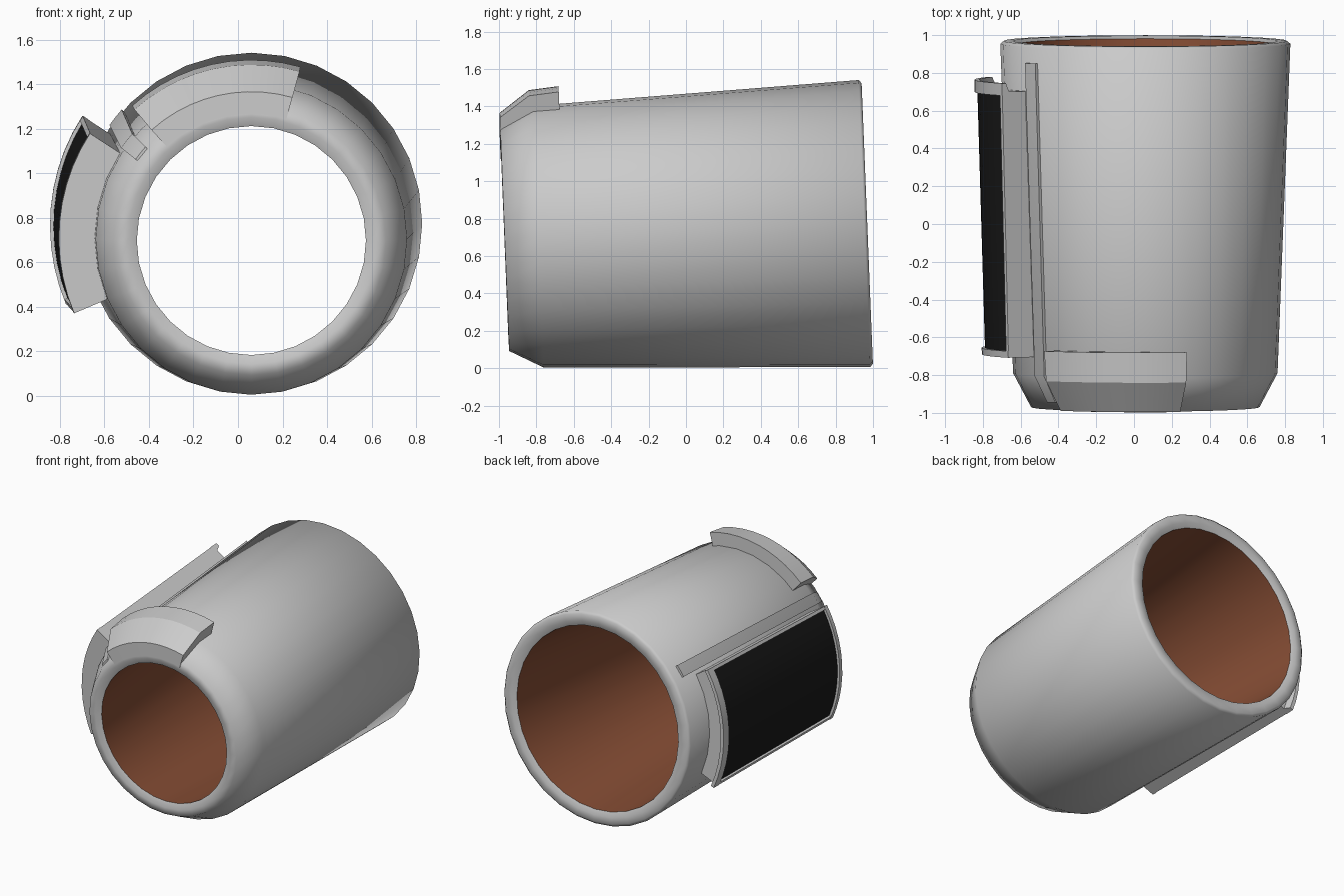
import bpy, bmesh, math
from mathutils import Matrix

if "Cube" in bpy.data.objects:
    bpy.data.objects.remove(bpy.data.objects["Cube"])

# All parts share one tapered tube axis, tilted slightly up toward the back
FRAME = Matrix.Translation((0.06, 0, 0.735)) @ Matrix.Rotation(math.radians(2.3), 4, 'X')


def sweep(name, profile, a0=0, a1=360, n=32, closed=True, smooth=30, flip=False, color=None):
    """Sweep a (y, radius) profile around the tube axis; arcs get end caps."""
    full = a1 - a0 == 360
    bm = bmesh.new()
    rings = []
    for i in range(n if full else n + 1):
        a = math.radians(a0 + (a1 - a0) * i / n)
        rings.append([bm.verts.new((r * math.cos(a), y, r * math.sin(a))) for y, r in profile])
    m = len(profile)
    for i in range(n):
        p, q = rings[i], rings[(i + 1) % len(rings)]
        for j in range(m if closed else m - 1):
            k = (j + 1) % m
            bm.faces.new((p[j], q[j], q[k], p[k]))
    if not full:
        bm.faces.new(rings[0])
        bm.faces.new(rings[-1][::-1])
        bmesh.ops.recalc_face_normals(bm, faces=bm.faces)
    if flip:
        bmesh.ops.reverse_faces(bm, faces=bm.faces)
    bm.transform(FRAME)
    mesh = bpy.data.meshes.new(name)
    bm.to_mesh(mesh)
    bm.free()
    ob = bpy.data.objects.new(name, mesh)
    bpy.context.collection.objects.link(ob)
    if color:
        mat = bpy.data.materials.new(name + "_colour")
        mat.diffuse_color = color
        mat.use_nodes = True
        mat.node_tree.nodes["Principled BSDF"].inputs["Base Color"].default_value = mat.diffuse_color
        mesh.materials.append(mat)
    bpy.ops.object.select_all(action='DESELECT')
    ob.select_set(True)
    bpy.context.view_layer.objects.active = ob
    bpy.ops.object.shade_smooth_by_angle(angle=math.radians(smooth))
    return ob


# Outer shell with bevelled front and rolled rims
sweep("outer_shell", [(-0.955, 0.515), (-0.972, 0.555), (-0.97, 0.605), (-0.79, 0.70),
                      (0.955, 0.768), (0.97, 0.75), (0.97, 0.70), (0.955, 0.665)],
      closed=False, smooth=70)

# Brown lining
sweep("inner_lining", [(-0.955, 0.515), (0.955, 0.665)], closed=False, flip=True,
      color=(0.24, 0.075, 0.035, 1))

# Raised hood over the front top
sweep("front_hood", [(-0.975, 0.57), (-0.97, 0.67), (-0.81, 0.785), (-0.65, 0.80), (-0.65, 0.66)],
      74, 132, 10)

# Low ridge between hood and side panel
sweep("side_ridge", [(-0.93, 0.58), (-0.93, 0.635), (-0.79, 0.715), (0.87, 0.778), (0.87, 0.73)],
      138.5, 145, 2)

# Side panel block with end flanges
sweep("panel_block", [(-0.69, 0.66), (-0.69, 0.865), (-0.655, 0.867), (-0.655, 0.845),
                      (0.70, 0.885), (0.70, 0.905), (0.765, 0.905), (0.765, 0.88),
                      (0.72, 0.86), (0.72, 0.72)], 147, 203, 10)

# Thin rails along the long edges of the panel
for side, a in (("upper", 147), ("lower", 201.5)):
    sweep(side + "_rail", [(-0.67, 0.82), (-0.67, 0.864), (0.71, 0.903), (0.71, 0.86)], a, a + 1.5, 1)

# Black inset screen
sweep("panel_screen", [(-0.655, 0.83), (-0.655, 0.849), (0.70, 0.889), (0.70, 0.87)],
      148.5, 201.5, 10, color=(0.01, 0.01, 0.01, 1))
